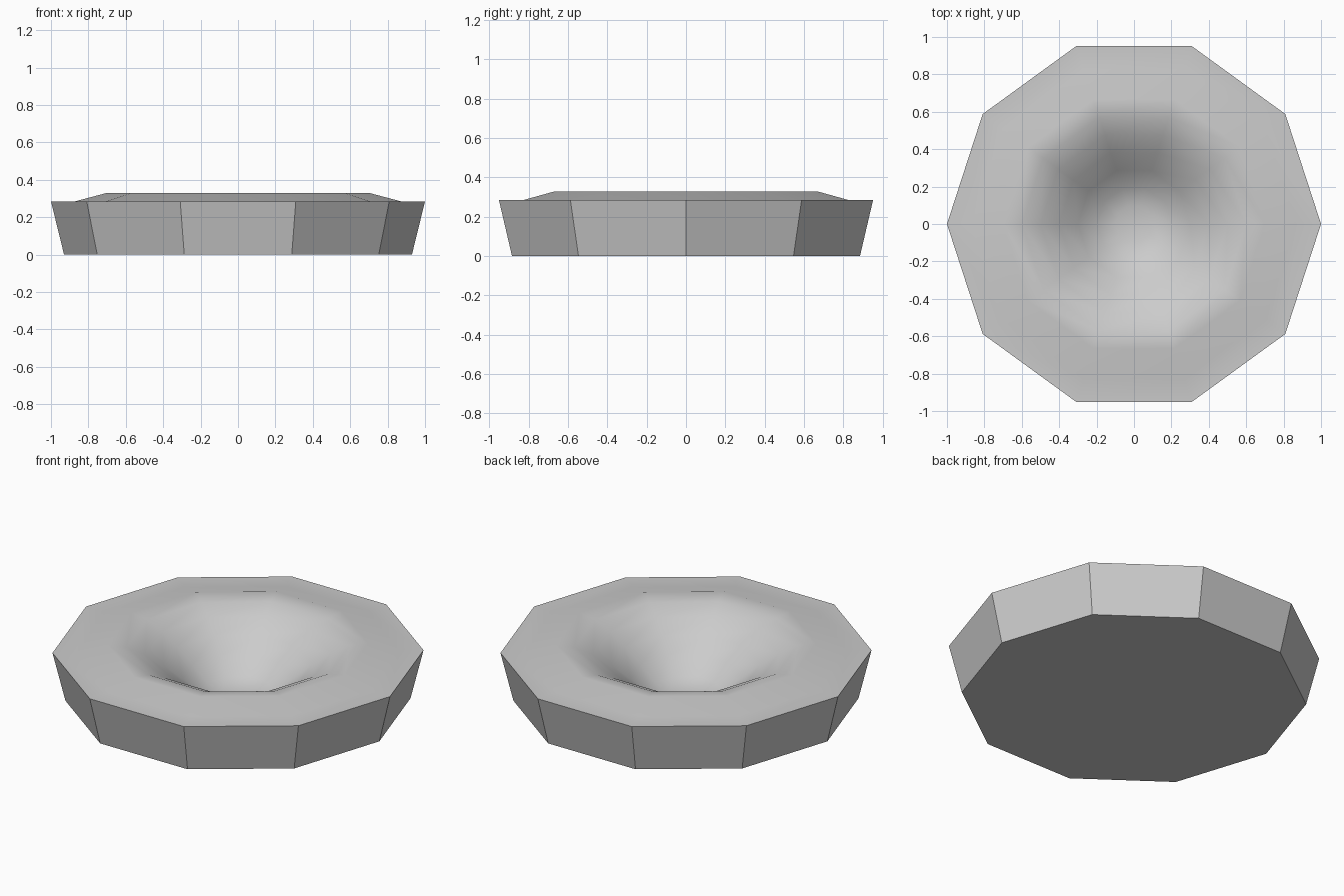
import bpy, bmesh, math

if "Cube" in bpy.data.objects:
    bpy.data.objects.remove(bpy.data.objects["Cube"])

SIDES = 10

# Profile (radius, height): base, outer wall, flat rim, raised lip, funnel-like bowl
PROFILE = [
    (0.93, 0.0), (1.0, 0.285), (0.87, 0.285), (0.70, 0.33),
    (0.60, 0.314), (0.50, 0.27), (0.40, 0.205), (0.30, 0.125),
    (0.20, 0.047), (0.10, 0.02),
]
FLOOR_Z = 0.015


def ring(bm, r, z):
    return [bm.verts.new((r * math.cos(2 * math.pi * i / SIDES),
                          r * math.sin(2 * math.pi * i / SIDES), z))
            for i in range(SIDES)]


# Ten-sided crater dish, lathed from the profile
bm = bmesh.new()
rings = [ring(bm, r, z) for r, z in PROFILE]
for a, b in zip(rings, rings[1:]):
    for i in range(SIDES):
        j = (i + 1) % SIDES
        bm.faces.new((a[i], a[j], b[j], b[i]))

# Underside and bowl floor
bm.faces.new(list(reversed(rings[0])))
centre = bm.verts.new((0, 0, FLOOR_Z))
for i in range(SIDES):
    bm.faces.new((rings[-1][i], rings[-1][(i + 1) % SIDES], centre))
bmesh.ops.recalc_face_normals(bm, faces=bm.faces)

mesh = bpy.data.meshes.new("crater_dish")
bm.to_mesh(mesh)
bm.free()
dish = bpy.data.objects.new("crater_dish", mesh)
bpy.context.collection.objects.link(dish)

# Smooth top, crisp outer facets
bpy.context.view_layer.objects.active = dish
dish.select_set(True)
bpy.ops.object.shade_smooth_by_angle(angle=math.radians(30))
